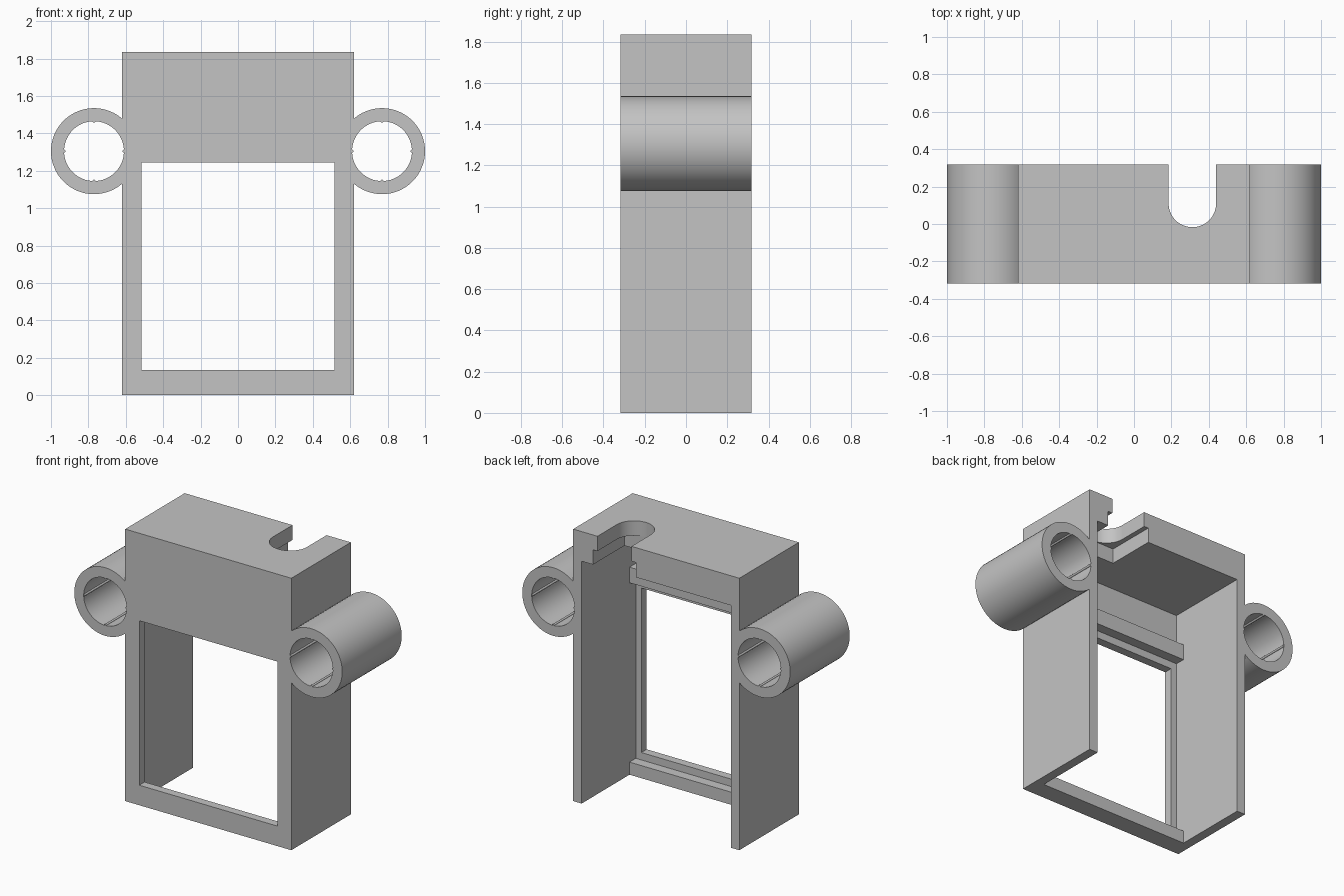
import bpy, math

if "Cube" in bpy.data.objects:
    bpy.data.objects.remove(bpy.data.objects["Cube"], do_unlink=True)

grey = bpy.data.materials.new("grey_plastic")
grey.use_nodes = True
grey.diffuse_color = (0.55, 0.55, 0.55, 1)
grey.node_tree.nodes["Principled BSDF"].inputs["Base Color"].default_value = (0.55, 0.55, 0.55, 1)

W, D, H = 0.62, 0.317, 1.835          # half width, half depth, height
INNER = 0.557                         # half width between the side walls
WALL_Y = -0.26                        # inner face of the front wall
TUBE_X, TUBE_Z = 0.77, 1.305
TUBE_R, HOLE_R = 0.23, 0.16
SLOT_X, SLOT_R, SLOT_Y = 0.312, 0.127, 0.11


def box(name, x, y, z):
    """Box from (min, max) ranges."""
    bpy.ops.mesh.primitive_cube_add(size=1, location=[sum(r) / 2 for r in (x, y, z)])
    ob = bpy.context.object
    ob.name = name
    ob.scale = [r[1] - r[0] for r in (x, y, z)]
    bpy.ops.object.transform_apply(location=True, rotation=True, scale=True)
    ob.data.materials.append(grey)
    return ob


def rod(name, radius, length, loc, along_y=True, sides=64):
    bpy.ops.mesh.primitive_cylinder_add(vertices=sides, radius=radius, depth=length, location=loc,
                                        rotation=(math.pi / 2 if along_y else 0, 0, 0))
    ob = bpy.context.object
    ob.name = name
    bpy.ops.object.transform_apply(location=True, rotation=True, scale=True)
    ob.data.materials.append(grey)
    return ob


def combine(target, tool, operation):
    """Apply a boolean and discard the tool."""
    tool.hide_render = True
    mod = target.modifiers.new("boolean", "BOOLEAN")
    mod.operation, mod.solver, mod.object = operation, "EXACT", tool
    bpy.context.view_layer.objects.active = target
    bpy.ops.object.modifier_apply(modifier=mod.name)
    bpy.data.objects.remove(tool, do_unlink=True)


# Housing block with a tube on each side
housing = box("housing", (-W, W), (-D, D), (0, H))
for side in (-1, 1):
    combine(housing, rod("side_tube", TUBE_R, 2 * D, (side * TUBE_X, 0, TUBE_Z)), "UNION")

# Hollow interior, open at the back and the bottom
combine(housing, box("interior", (-INNER, INNER), (WALL_Y, 1), (-0.5, 1.635)), "DIFFERENCE")

# Front window; the strip under it stays joined to the wall
combine(housing, box("window", (-0.515, 0.515), (-1, 0), (0.135, 1.245)), "DIFFERENCE")

# Tube bores
for side in (-1, 1):
    combine(housing, rod("bore", HOLE_R, 2, (side * TUBE_X, 0, TUBE_Z)), "DIFFERENCE")

# Round-ended slot through the top, with a wider square recess beneath
combine(housing, rod("slot_end", SLOT_R, 1, (SLOT_X, SLOT_Y, H), False), "DIFFERENCE")
combine(housing, box("slot", (SLOT_X - SLOT_R, SLOT_X + SLOT_R), (SLOT_Y, 1), (1.5, 2)), "DIFFERENCE")
combine(housing, box("slot_recess", (SLOT_X - 0.16, SLOT_X + 0.16), (-0.018, 1), (1.5, 1.735)), "DIFFERENCE")

# Ledges behind the front wall, above and below the window
combine(housing, box("upper_ledge", (-INNER, INNER), (WALL_Y, -0.193), (1.295, 1.40)), "UNION")
combine(housing, box("lower_ledge", (-INNER, INNER), (WALL_Y, -0.193), (0, 0.085)), "UNION")

bpy.ops.object.select_all(action="DESELECT")
housing.select_set(True)
bpy.context.view_layer.objects.active = housing
bpy.ops.object.shade_smooth_by_angle(angle=math.radians(30))

# Fine grip ridges inside the bores
for side, label in ((-1, "right"), (1, "left")):
    for i in range(4):
        a = i * math.pi / 2
        rod(f"{label}_grip_ridge_{i + 1}", 0.008, 2 * D - 0.002,
            (side * TUBE_X + HOLE_R * math.cos(a), 0, TUBE_Z + HOLE_R * math.sin(a)), sides=12)
        bpy.ops.object.shade_smooth_by_angle(angle=math.radians(40))
